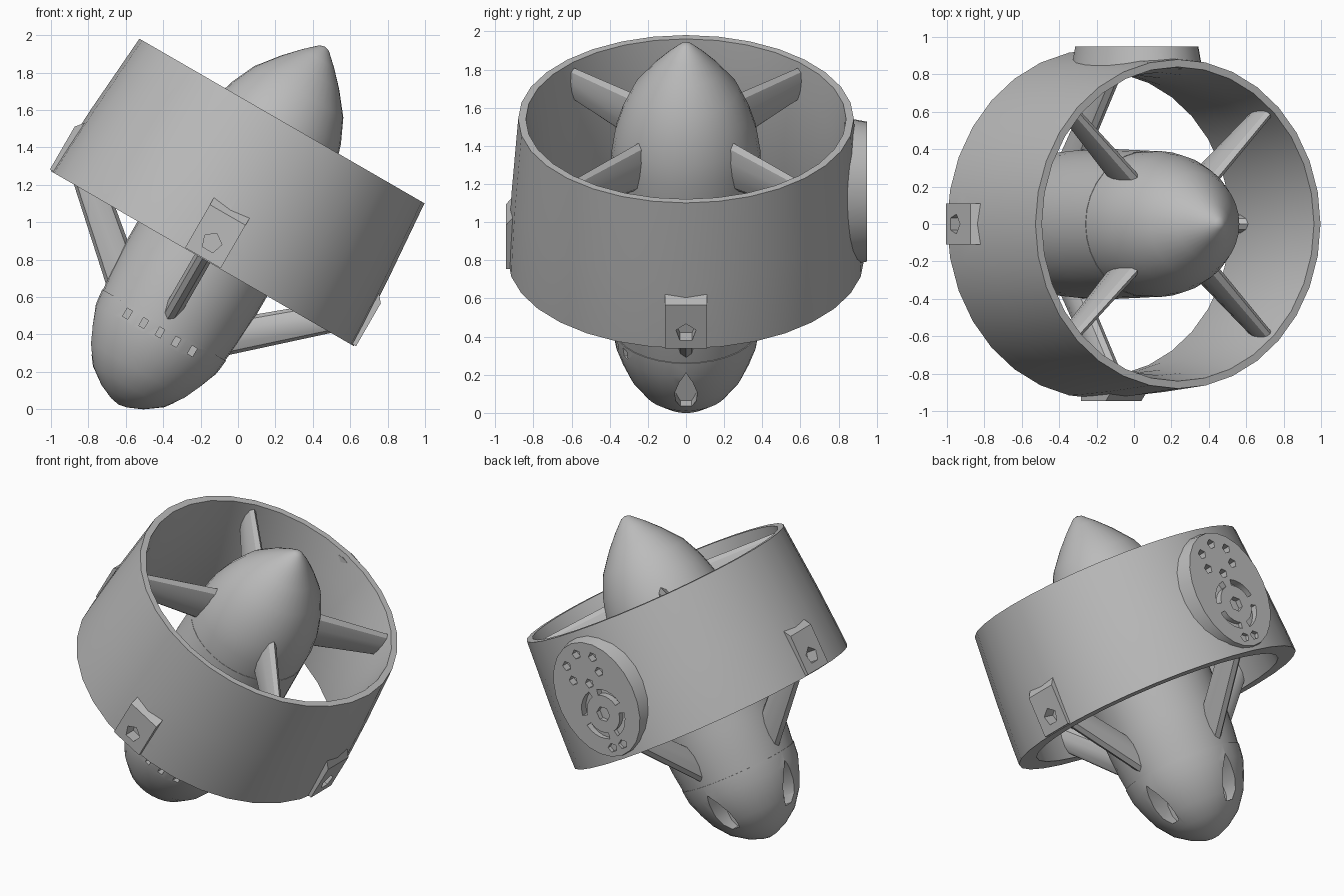
import bpy, bmesh
from math import sin, cos, pi, radians
from mathutils import Matrix, Vector

if "Cube" in bpy.data.objects:
    bpy.data.objects.remove(bpy.data.objects["Cube"], do_unlink=True)

# The whole thruster leans 30 degrees towards +x
TILT = Matrix.Translation((-0.19, 0, 0.805)) @ Matrix.Rotation(radians(30), 4, 'Y')
FRONT, BACK, LEFT, RIGHT = -90, 90, 0, 180

grey = bpy.data.materials.new("plain_grey")
grey.use_nodes = True
grey.diffuse_color = (0.5, 0.5, 0.5, 1)
grey.node_tree.nodes["Principled BSDF"].inputs["Base Color"].default_value = (0.5, 0.5, 0.5, 1)


def finish(name, bm):
    bmesh.ops.remove_doubles(bm, verts=bm.verts, dist=1e-5)
    bmesh.ops.recalc_face_normals(bm, faces=bm.faces)
    bm.transform(TILT)
    mesh = bpy.data.meshes.new(name)
    bm.to_mesh(mesh)
    bm.free()
    mesh.materials.append(grey)
    ob = bpy.data.objects.new(name, mesh)
    bpy.context.collection.objects.link(ob)
    return ob


def revolve(name, profile, sides=32, closed=False):
    """Turn (radius, height) points around the thruster axis."""
    bm = bmesh.new()
    rings = [[bm.verts.new((r * cos(2 * pi * i / sides), r * sin(2 * pi * i / sides), h))
              for i in range(sides)] for r, h in profile]
    pairs = list(zip(rings, rings[1:]))
    if closed:
        pairs.append((rings[-1], rings[0]))
    for a, b in pairs:
        for i in range(sides):
            j = (i + 1) % sides
            bm.faces.new((a[i], a[j], b[j], b[i]))
    bmesh.ops.remove_doubles(bm, verts=bm.verts, dist=1e-5)
    bmesh.ops.dissolve_degenerate(bm, edges=bm.edges, dist=1e-5)
    return finish(name, bm)


def loft(name, azimuth, r0, section0, r1, section1=None):
    """Join two (sideways, height) outlines lying at two radii."""
    bm = bmesh.new()
    turn = Matrix.Rotation(radians(azimuth), 3, 'Z')
    a, b = [[bm.verts.new(turn @ Vector((r, t, h))) for t, h in section]
            for r, section in ((r0, section0), (r1, section1 or section0))]
    n = len(a)
    for i in range(n):
        j = (i + 1) % n
        bm.faces.new((a[i], a[j], b[j], b[i]))
    bm.faces.new(a[::-1])
    bm.faces.new(b)
    return finish(name, bm)


def oval(t, h, rt, rh, n, start=90):
    return [(t + rt * cos(radians(start) + 2 * pi * i / n),
             h + rh * sin(radians(start) + 2 * pi * i / n)) for i in range(n)]


def blade(low, high, thick):
    """Lens-shaped section standing between two heights."""
    return oval(0, (low + high) / 2, thick / 2, (high - low) / 2, 10)


def arc(h, r0, r1, a0, a1, n=5):
    steps = [radians(a0 + (a1 - a0) * i / n) for i in range(n + 1)]
    return ([(r1 * cos(a), h + r1 * sin(a)) for a in steps] +
            [(r0 * cos(a), h + r0 * sin(a)) for a in reversed(steps)])


def cut(targets, cutters):
    for ob in targets:
        for c in cutters:
            mod = ob.modifiers.new("cut", 'BOOLEAN')
            mod.operation, mod.solver, mod.object = 'DIFFERENCE', 'EXACT', c
            bpy.context.view_layer.objects.active = ob
            bpy.ops.object.modifier_apply(modifier=mod.name)
    for c in cutters:
        bpy.data.objects.remove(c, do_unlink=True)


# Ring duct
duct = revolve("duct", [(0.934, 0), (0.93, 0.12), (0.915, 0.4), (0.88, 0.85), (0.84, 0.85),
                        (0.81, 0.65), (0.795, 0.4), (0.80, 0.15), (0.815, 0)], closed=True)

# Pod: tail cap, hub and pointed nose
tail = revolve("tail_cap", [(0, -0.41), (0.382, -0.41), (0.372, -0.5), (0.336, -0.6), (0.295, -0.69),
                            (0.22, -0.79), (0.13, -0.855), (0.05, -0.89), (0, -0.9)])
hub = revolve("hub", [(0, -0.41), (0.377, -0.41), (0.39, -0.3), (0.40, -0.12), (0.40, 0.2),
                      (0.392, 0.54), (0, 0.54)])
nose = revolve("nose", [(0, 0.53), (0.39, 0.53), (0.39, 0.66), (0.372, 0.78), (0.335, 0.9),
                        (0.275, 1.03), (0.18, 1.15), (0.1, 1.235), (0.03, 1.3), (0, 1.31)])

# Teardrop pockets and the row of small slots in the tail cap
drop = [(0, -0.47), (0.035, -0.54), (0.058, -0.62), (0.055, -0.69), (0.03, -0.74),
        (-0.03, -0.74), (-0.055, -0.69), (-0.058, -0.62), (-0.035, -0.54)]
cutters = [loft("pocket_cutter", az, 0.2, drop, 0.5) for az in (LEFT, BACK, RIGHT)]
for i in range(-2, 3):
    slot = [(i * 0.1 + s * 0.016, h) for s, h in ((-1, -0.43), (1, -0.43), (1, -0.48), (-1, -0.48))]
    cutters.append(loft("slot_cutter", FRONT, 0.27, slot, 0.5))
cut([tail], cutters)

# Guide vanes inside the duct, set diagonally
vanes = [loft("guide_vane", 45 + 90 * i, 0.3, blade(0.56, 0.85, 0.09), 0.83, blade(0.63, 0.82, 0.07))
         for i in range(4)]

# Raked struts from the hub to the duct
struts = [loft("strut", 90 * i, 0.33, blade(-0.42, -0.17, 0.1), 0.86, blade(0.06, 0.27, 0.1))
          for i in range(4)]

# Raised pads with a socket, on three sides of the duct
pads = []
for az in (FRONT, LEFT, RIGHT):
    base = [(-0.11, 0.005), (0.11, 0.005), (0.11, 0.36), (-0.11, 0.36)]
    face = [(-0.11, 0.005), (0.11, 0.005), (0.11, 0.27), (-0.11, 0.27)]
    pad = loft("mount_pad", az, 0.87, base, 0.945, face)
    cut([pad, duct], [loft("socket_cutter", az, 0.865, oval(0, 0.1, 0.055, 0.055, 5), 1.1)])
    pads.append(pad)

# Oval plate on the back with its pierced rosette
plate = loft("oval_plate", BACK, 0.83, oval(0, 0.41, 0.33, 0.41, 24), 0.95, oval(0, 0.41, 0.31, 0.385, 24))
holes = [oval(0, 0.31, 0.05, 0.05, 6), oval(-0.045, 0.09, 0.035, 0.03, 5), oval(0.045, 0.09, 0.035, 0.03, 5)]
holes += [arc(0.31, 0.125, 0.165, a + 12, a + 78) for a in (0, 90, 180, 270)]
for i in range(6):
    a = radians(30 + 60 * i)
    holes.append(oval(0.13 * cos(a), 0.62 + 0.1 * sin(a), 0.032, 0.032, 5))
cut([plate], [loft("hole_cutter", BACK, 0.9, h, 1.1) for h in holes])

# Smooth the curved surfaces, keep hard edges
bpy.ops.object.select_all(action='DESELECT')
for ob in [duct, tail, hub, nose, plate] + vanes + struts + pads:
    ob.select_set(True)
bpy.context.view_layer.objects.active = duct
bpy.ops.object.shade_smooth_by_angle(angle=radians(32))
